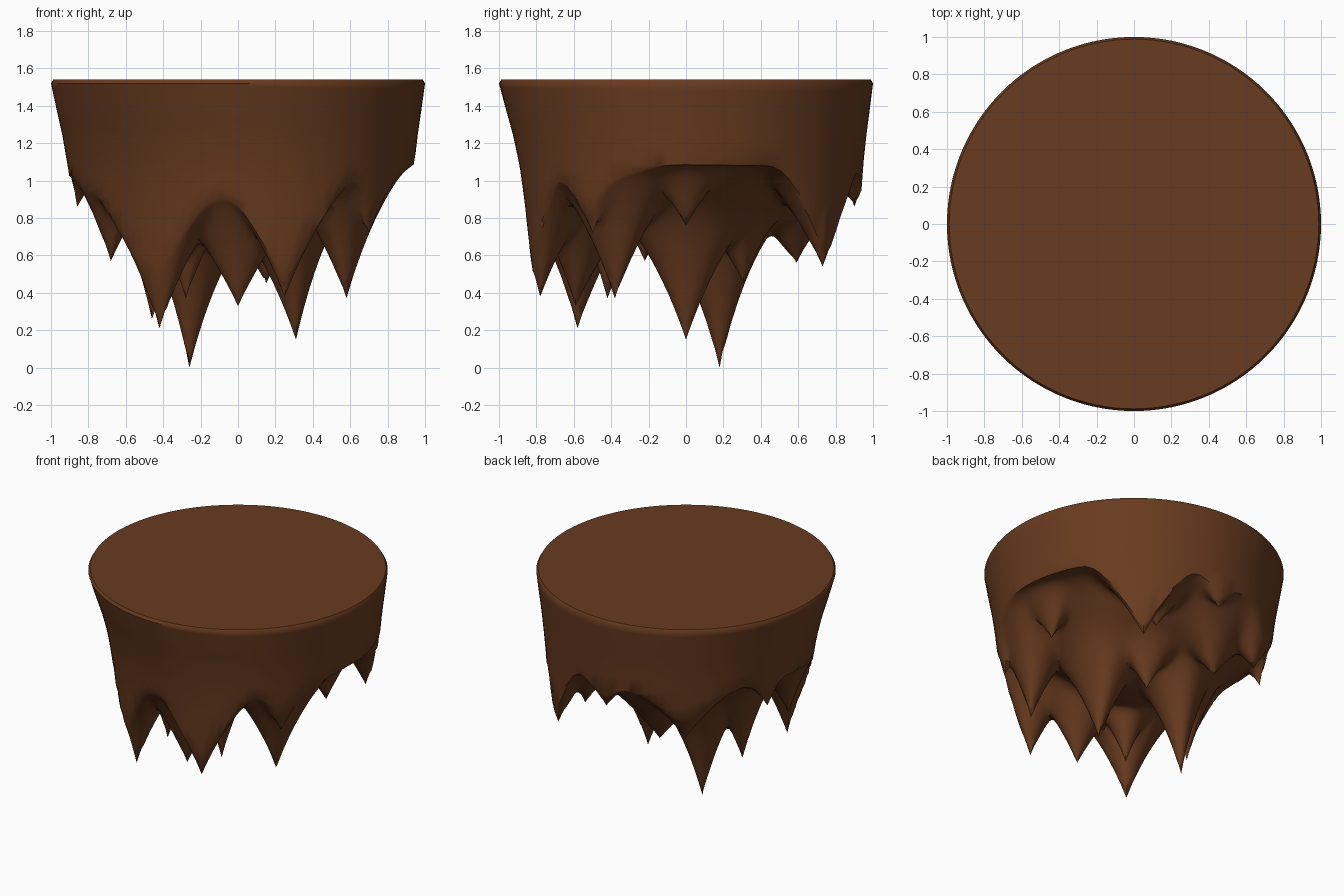
import bpy, bmesh, math

if "Cube" in bpy.data.objects:
    bpy.data.objects.remove(bpy.data.objects["Cube"])

SEGS, RINGS = 120, 60
TOP = 1.54

# hanging spikes: tip x, tip y, tip z, steepness
SPIKES = [
    (-0.26, 0.18, 0.00, 3.9), (0.31, 0.00, 0.15, 2.9), (-0.42, -0.58, 0.21, 2.9),
    (-0.46, 0.00, 0.26, 2.9), (0.00, -0.59, 0.33, 2.1), (0.25, -0.78, 0.38, 2.5),
    (0.58, -0.38, 0.37, 2.7), (-0.28, -0.42, 0.37, 2.8), (0.15, 0.31, 0.45, 1.9),
    (0.53, 0.73, 0.54, 2.1), (-0.20, 0.59, 0.56, 1.3), (-0.47, 0.68, 0.67, 1.4),
    (-0.68, -0.22, 0.57, 2.1), (0.72, 0.00, 0.76, 1.7), (-0.86, 0.28, 0.86, 1.6),
    (0.02, 0.90, 0.86, 1.4), (0.36, 0.66, 0.70, 1.5), (0.70, -0.50, 0.72, 2.0),
]
# outer rock wall: radius, lowest height allowed there
WALL = [(0.0, 0.0), (0.82, 0.0), (0.87, 0.25), (0.895, 0.54), (0.91, 0.86),
        (0.93, 1.08), (0.952, 1.24), (0.975, 1.37), (1.0, 1.52)]


def wall(x, y):
    # the wall tapers in more on the front left and less on the back right
    a = math.atan2(y, x)
    lean = math.cos(a - math.radians(235))
    taper = 1 + (0.9 * lean * lean if lean > 0 else 0.3 * lean)
    r = max(0, 1 - (1 - math.hypot(x, y)) / taper)
    for (r0, z0), (r1, z1) in zip(WALL, WALL[1:]):
        if r <= r1:
            return z0 + (z1 - z0) * (r - r0) / (r1 - r0)
    return WALL[-1][1]


def smooth_min(a, b, k=0.08):
    h = max(k - abs(a - b), 0) / k
    return min(a, b) - h * h * k / 4


def underside(x, y):
    r = math.hypot(x, y)
    z = 0.64 + 0.60 * r * r + 0.10 * x * r      # bowl-shaped underside
    for sx, sy, sz, steep in SPIKES:
        sr = math.hypot(sx, sy)
        dx, dy = x - sx, y - sy
        out = (dx * sx + dy * sy) / sr          # part of the offset pointing outwards
        side = (-dx * sy + dy * sx) / sr
        if out > 0:
            out *= 1.5                          # outer faces are steeper
        d = math.hypot(out, side)
        z = smooth_min(z, sz + 1.1 * (1 - math.exp(-steep * d / 1.1)))
    return max(z, wall(x, y))


def ring(bm, r, height):
    verts = []
    for j in range(SEGS):
        a = 2 * math.pi * j / SEGS
        x, y = r * math.cos(a), r * math.sin(a)
        verts.append(bm.verts.new((x, y, height(x, y))))
    return verts


def bridge(bm, a, b):
    for j in range(SEGS):
        k = (j + 1) % SEGS
        bm.faces.new((a[j], a[k], b[k], b[j]))


bm = bmesh.new()
# spiky underside and wall
centre = bm.verts.new((0, 0, underside(0, 0)))
rings = [ring(bm, 1 - (1 - i / RINGS) ** 1.3, underside) for i in range(1, RINGS + 1)]
for j in range(SEGS):
    bm.faces.new((centre, rings[0][(j + 1) % SEGS], rings[0][j]))
for a, b in zip(rings, rings[1:]):
    bridge(bm, a, b)
# sharpen each spike by moving its nearest vertex to the tip
under = [v for rg in rings[:-1] for v in rg]
for sx, sy, sz, _ in SPIKES:
    v = min(under, key=lambda v: (v.co.x - sx) ** 2 + (v.co.y - sy) ** 2)
    v.co = (sx, sy, sz)
# chamfered rim and flat top
rim = ring(bm, 0.988, lambda x, y: TOP)
bridge(bm, rings[-1], rim)
bm.faces.new(rim)
bmesh.ops.recalc_face_normals(bm, faces=bm.faces)

mesh = bpy.data.meshes.new("floating_rock")
bm.to_mesh(mesh)
bm.free()
rock = bpy.data.objects.new("floating_rock", mesh)
bpy.context.collection.objects.link(rock)

earth = bpy.data.materials.new("earth_brown")
earth.diffuse_color = (0.14, 0.044, 0.014, 1)
earth.use_nodes = True
earth.node_tree.nodes["Principled BSDF"].inputs["Base Color"].default_value = earth.diffuse_color
mesh.materials.append(earth)

bpy.context.view_layer.objects.active = rock
rock.select_set(True)
bpy.ops.object.shade_smooth_by_angle(angle=math.radians(45))
